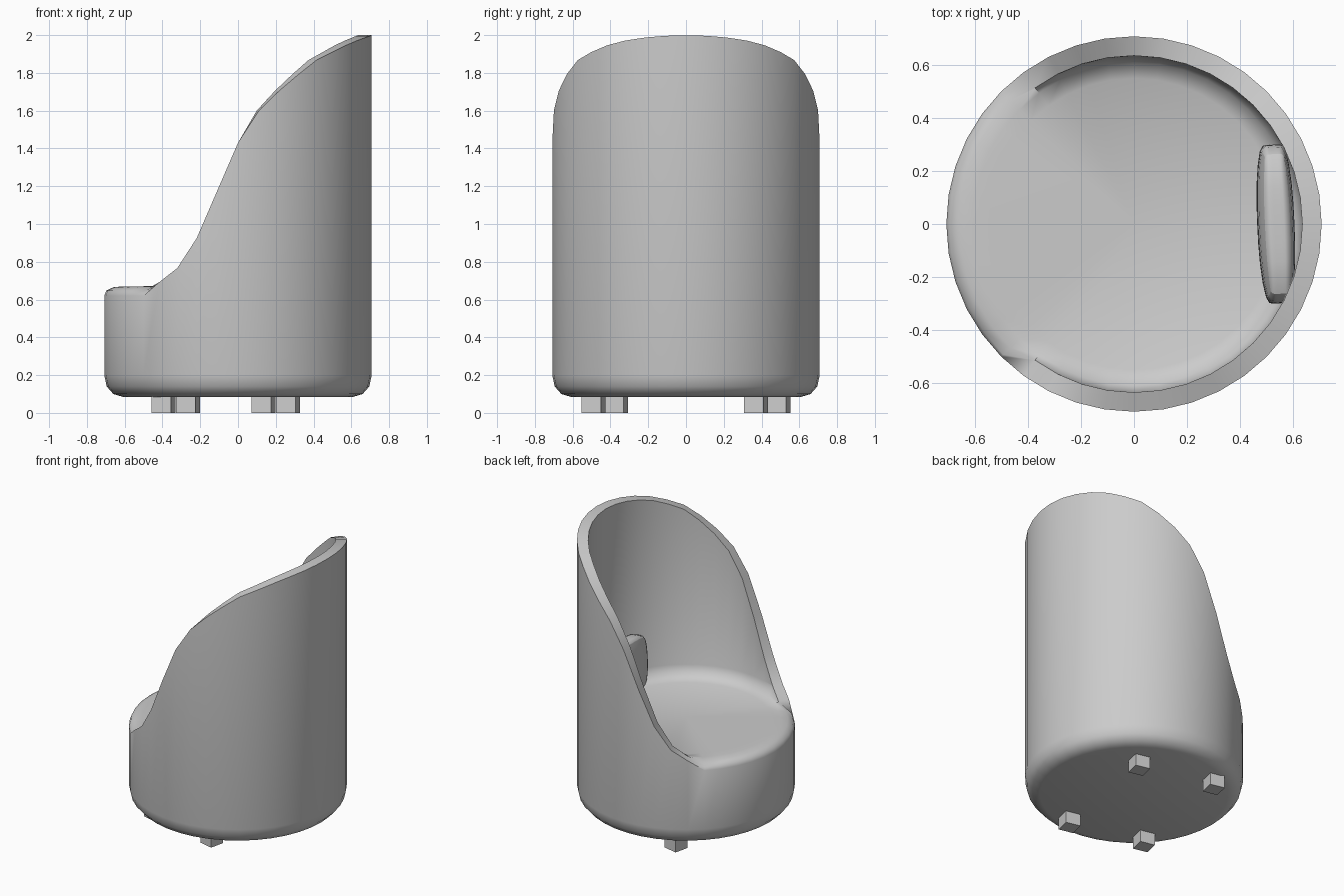
import bpy, bmesh, math

if "Cube" in bpy.data.objects:
    bpy.data.objects.remove(bpy.data.objects["Cube"])

R, RI, N = 0.708, 0.635, 40
# Height of the shell's sloping rim along x
RIM = [(-0.43, 0.685), (-0.35, 0.73), (-0.28, 0.82), (-0.21, 0.94), (-0.1, 1.2),
       (0.0, 1.43), (0.13, 1.63), (0.4, 1.86), (0.6, 1.96), (0.71, 2.0)]


def rim_height(x):
    for (x0, z0), (x1, z1) in zip(RIM, RIM[1:]):
        if x <= x1:
            return z0 + (z1 - z0) * max(0, x - x0) / (x1 - x0)
    return RIM[-1][1]


def finish(bm, name, angle):
    bmesh.ops.recalc_face_normals(bm, faces=bm.faces)
    mesh = bpy.data.meshes.new(name)
    bm.to_mesh(mesh)
    bm.free()
    obj = bpy.data.objects.new(name, mesh)
    bpy.context.collection.objects.link(obj)
    bpy.ops.object.select_all(action='DESELECT')
    obj.select_set(True)
    bpy.context.view_layer.objects.active = obj
    bpy.ops.object.shade_smooth_by_angle(angle=math.radians(angle))
    return obj


def section(x):
    """Radius/height profile of the tub at one angle, from underside to seat."""
    base = [(0.61, 0.085), (0.66, 0.1), (0.695, 0.14), (R, 0.2)]
    if x < -0.43:  # open front: rounded seat edge
        top = [(R, 0.62), (0.697, 0.648), (0.66, 0.665), (0.61, 0.67), (0.55, 0.67)]
    else:          # wall with a fillet down to the seat
        h = rim_height(x)
        top = [(R, h), (RI, h), (RI - 0.002, min(0.76, h - 0.005)),
               (0.61, min(0.70, h - 0.008)), (0.55, 0.67)]
    return base + top


# Tub shell and seat in one skin
bm = bmesh.new()
cols = []
for i in range(N):
    a = 2 * math.pi * i / N
    cols.append([bm.verts.new((r * math.cos(a), r * math.sin(a), z))
                 for r, z in section(R * math.cos(a))])
bottom = bm.verts.new((0, 0, 0.085))
seat = bm.verts.new((0, 0, 0.675))
for i in range(N):
    c, d = cols[i], cols[(i + 1) % N]
    for j in range(len(c) - 1):
        bm.faces.new((c[j], d[j], d[j + 1], c[j + 1]))
    bm.faces.new((bottom, d[0], c[0]))
    bm.faces.new((seat, c[-1], d[-1]))
finish(bm, "tub_shell_and_seat", 50)

# Back pillow, plump with a slight waist
bm = bmesh.new()
bmesh.ops.create_cube(bm, size=1)
bmesh.ops.subdivide_edges(bm, edges=bm.edges[:], cuts=3, use_grid_fill=True)
for v in bm.verts:
    u, w = 2 * v.co.y, 2 * v.co.z
    thick = 0.14 * (1 - 0.3 * u ** 4) * (1 - 0.3 * w ** 4)
    v.co = (v.co.x * thick, v.co.y * 0.6 * (1 - 0.05 * w ** 4),
            v.co.z * 0.42 * (1 - 0.1 * u ** 4))
pillow = finish(bm, "back_pillow", 60)
pillow.location = (0.535, 0, 0.84)
pillow.rotation_euler = (0, math.radians(2), math.radians(2.5))
sub = pillow.modifiers.new("soft", 'SUBSURF')
sub.levels = sub.render_levels = 1

# Four block feet, set on a slightly turned rectangle
for k, (x, y) in enumerate([(0.265, 0.37), (-0.265, 0.49), (0.135, -0.49), (-0.395, -0.37)]):
    bm = bmesh.new()
    bmesh.ops.create_cube(bm, size=1)
    bmesh.ops.scale(bm, vec=(0.105, 0.105, 0.1), verts=bm.verts)
    foot = finish(bm, f"foot_{k + 1}", 30)
    foot.location = (x, y, 0.05)
    foot.rotation_euler.z = math.radians(-13)
